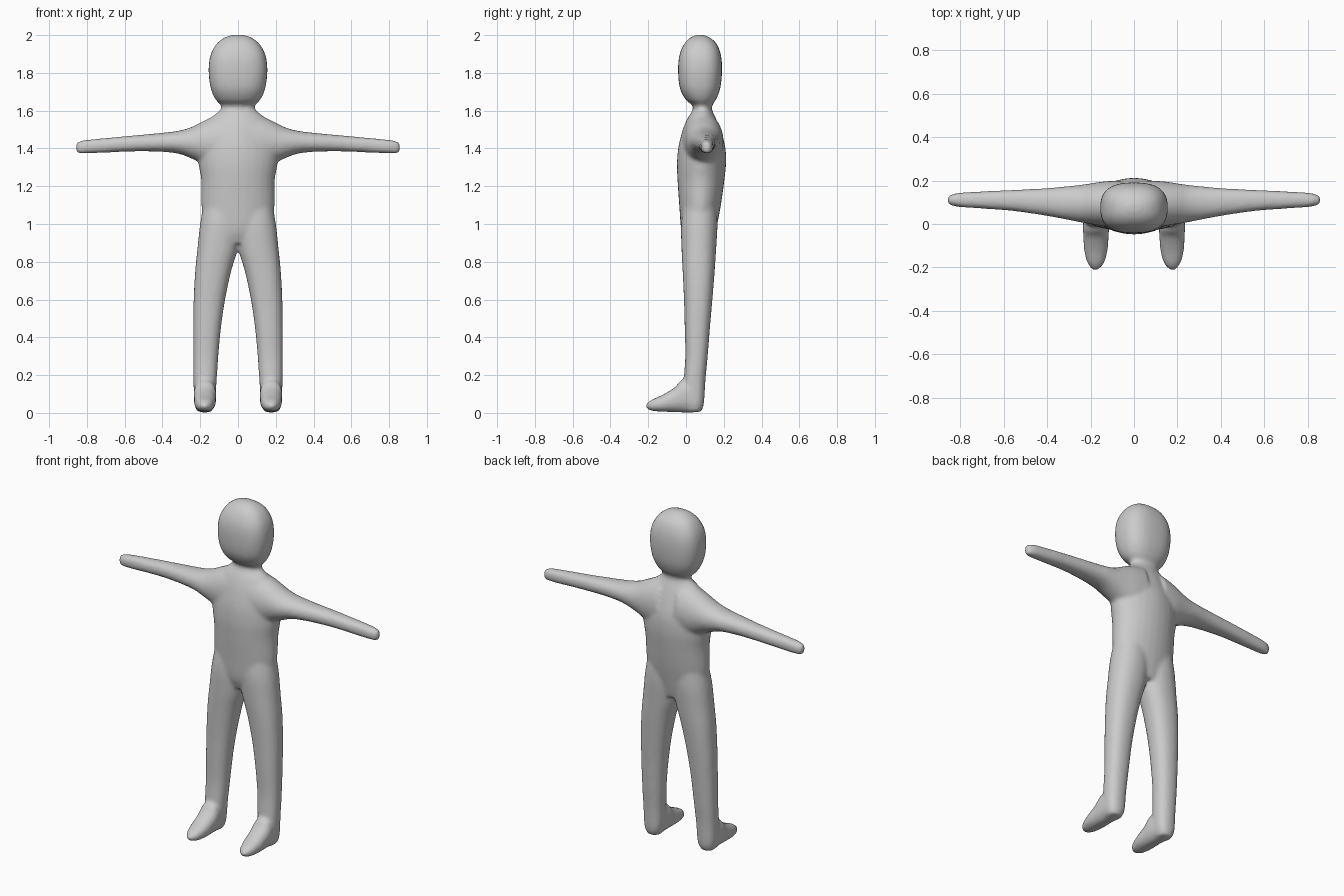
import bpy, bmesh, math
from mathutils import Vector

SIDES = 28   # points around each section
STEPS = 5    # rings between two stations


def spline(stations):
    """Smooth list of rings running through the given stations."""
    pts = [Vector(s) for s in stations]
    rings = []
    for i in range(len(pts) - 1):
        p1, p2 = pts[i], pts[i + 1]
        p0, p3 = pts[max(i - 1, 0)], pts[min(i + 2, len(pts) - 1)]
        for k in range(STEPS):
            t = k / STEPS
            rings.append(0.5 * (2 * p1 + (p2 - p0) * t
                                + (2 * p0 - 5 * p1 + 4 * p2 - p3) * t ** 2
                                + (3 * p1 - p0 - 3 * p2 + p3) * t ** 3))
    return rings + [pts[-1]]


def loft(bm, stations, place, mirrored=False):
    """Stations: (position, u min, u max, v min, v max, roundness exponent)."""
    for side in ((1, -1) if mirrored else (1,)):
        loops = []
        for t, u0, u1, v0, v1, n in spline(stations):
            loop = []
            for j in range(SIDES):
                a = 2 * math.pi * j / SIDES
                c, s = math.cos(a), math.sin(a)
                u = (u0 + u1) / 2 + (u1 - u0) / 2 * math.copysign(abs(c) ** (2 / n), c)
                v = (v0 + v1) / 2 + (v1 - v0) / 2 * math.copysign(abs(s) ** (2 / n), s)
                x, y, z = place(t, u, v)
                loop.append(bm.verts.new((x * side, y, z)))
            loops.append(loop)
        for a, b in zip(loops, loops[1:]):
            for j in range(SIDES):
                k = (j + 1) % SIDES
                bm.faces.new((a[j], a[k], b[k], b[j]))
        bm.faces.new(loops[0][::-1])
        bm.faces.new(loops[-1])


def along_x(t, u, v): return (t, u, v)
def along_y(t, u, v): return (u, t, v)
def along_z(t, u, v): return (u, v, t)


bm = bmesh.new()

# Torso, neck and head
core = [  # z, half width, y front, y back, exponent
    (0.90, 0.13, 0.00, 0.145, 2), (0.97, 0.18, -0.025, 0.16, 2),
    (1.10, 0.194, -0.036, 0.185, 2), (1.23, 0.195, -0.045, 0.203, 2),
    (1.32, 0.21, -0.048, 0.212, 1.9), (1.41, 0.215, -0.04, 0.208, 1.8),
    (1.50, 0.19, -0.017, 0.182, 1.8), (1.56, 0.145, 0.008, 0.158, 1.9),
    (1.605, 0.094, 0.036, 0.138, 2), (1.63, 0.092, 0.032, 0.14, 2.1),
    (1.66, 0.12, -0.003, 0.16, 2.3), (1.72, 0.145, -0.033, 0.182, 2.5),
    (1.81, 0.156, -0.042, 0.191, 2.6), (1.89, 0.147, -0.036, 0.186, 2.6),
    (1.95, 0.117, -0.012, 0.165, 2.5), (1.985, 0.075, 0.02, 0.13, 2.4),
    (2.001, 0.03, 0.055, 0.095, 2.2)]
loft(bm, [(z, -w, w, f, b, n) for z, w, f, b, n in core], along_z)

# Arms: x, y front, y back, z low, z high
arm = [(0.06, -0.02, 0.20, 1.28, 1.59, 2), (0.13, -0.012, 0.197, 1.29, 1.57, 2),
       (0.20, 0.00, 0.187, 1.325, 1.537, 2), (0.25, 0.008, 0.18, 1.348, 1.512, 2),
       (0.32, 0.022, 0.173, 1.373, 1.493, 2.1), (0.42, 0.04, 0.164, 1.383, 1.481, 2.2),
       (0.56, 0.06, 0.157, 1.384, 1.468, 2.3), (0.70, 0.071, 0.15, 1.378, 1.455, 2.4),
       (0.80, 0.078, 0.144, 1.374, 1.445, 2.5), (0.842, 0.086, 0.135, 1.374, 1.437, 2.5),
       (0.858, 0.097, 0.123, 1.385, 1.428, 2.4)]
loft(bm, arm, along_x, mirrored=True)

# Legs: z, x inner, x outer, y front, y back
leg = [(0.005, 0.14, 0.215, 0.00, 0.08, 2.3), (0.05, 0.122, 0.231, -0.01, 0.095, 2.4),
       (0.17, 0.113, 0.236, -0.012, 0.103, 2.3), (0.30, 0.104, 0.237, -0.004, 0.115, 2.3),
       (0.45, 0.09, 0.237, -0.007, 0.127, 2.3), (0.60, 0.068, 0.235, -0.011, 0.14, 2.3),
       (0.75, 0.036, 0.227, -0.018, 0.152, 2.3), (0.87, 0.00, 0.215, -0.024, 0.16, 2.2),
       (1.00, -0.02, 0.201, -0.026, 0.167, 2.1), (1.12, -0.01, 0.18, -0.01, 0.16, 2)]
loft(bm, leg, along_z, mirrored=True)

# Feet: y, x inner, x outer, z low, z high
foot = [(0.085, 0.14, 0.215, 0.02, 0.11, 2.3), (0.04, 0.122, 0.231, 0.002, 0.16, 2.4),
        (-0.02, 0.115, 0.235, 0.002, 0.175, 2.3), (-0.06, 0.117, 0.233, 0.004, 0.135, 2.3),
        (-0.12, 0.121, 0.23, 0.006, 0.098, 2.3), (-0.175, 0.135, 0.217, 0.01, 0.073, 2.3),
        (-0.20, 0.152, 0.201, 0.018, 0.057, 2.2), (-0.213, 0.168, 0.188, 0.028, 0.045, 2)]
loft(bm, foot, along_y, mirrored=True)

bmesh.ops.recalc_face_normals(bm, faces=bm.faces)
mesh = bpy.data.meshes.new("body")
bm.to_mesh(mesh)
bm.free()
body = bpy.data.objects.new("body", mesh)
bpy.context.collection.objects.link(body)

# Plain grey skin
grey = bpy.data.materials.new("plain_grey")
grey.diffuse_color = (0.6, 0.6, 0.6, 1)
mesh.materials.append(grey)

# Fuse the limbs into one skin and soften the joins
fuse = body.modifiers.new("fuse", 'REMESH')
fuse.mode = 'VOXEL'
fuse.voxel_size = 0.01
fuse.use_smooth_shade = True
soften = body.modifiers.new("soften", 'SMOOTH')
soften.factor = 0.5
soften.iterations = 8
